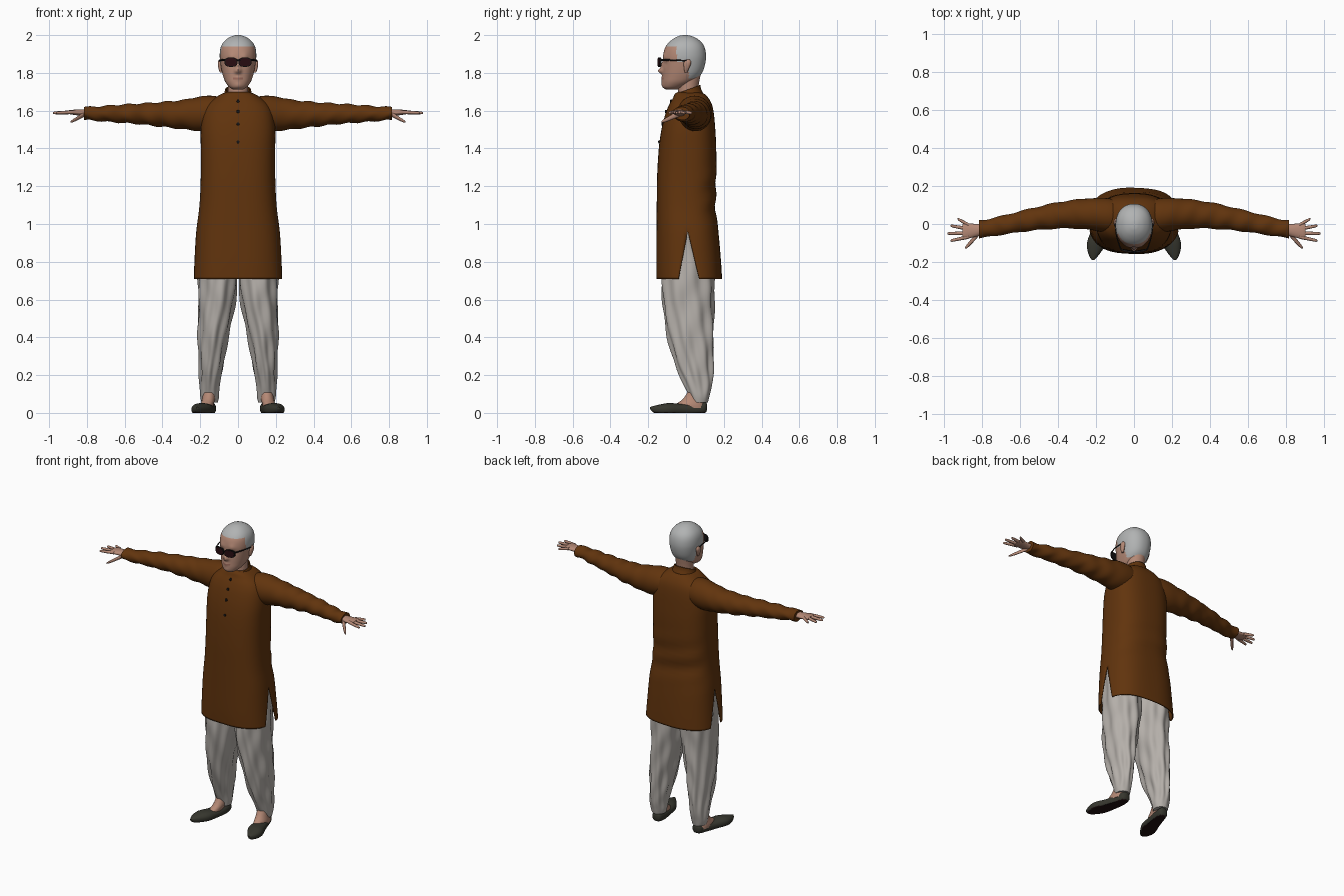
import bpy, bmesh
from math import sin, cos, pi, asin, exp, radians, copysign
from mathutils import Vector

if "Cube" in bpy.data.objects:
    bpy.data.objects.remove(bpy.data.objects["Cube"])


def material(name, rgb):
    m = bpy.data.materials.new(name)
    m.use_nodes = True
    m.diffuse_color = (*rgb, 1)
    m.node_tree.nodes["Principled BSDF"].inputs["Base Color"].default_value = (*rgb, 1)
    return m


BROWN = material("brown cloth", (0.12, 0.034, 0.004))
WHITE = material("off white cloth", (0.46, 0.43, 0.40))
SKIN = material("skin", (0.46, 0.25, 0.18))
LIP = material("lips", (0.34, 0.15, 0.11))
HAIR = material("grey hair", (0.44, 0.45, 0.45))
SHOE = material("dark olive leather", (0.038, 0.038, 0.028))
SOLE = material("dark sole", (0.014, 0.005, 0.005))
BLACK = material("black plastic", (0.008, 0.007, 0.007))
LENS = material("dark red lens", (0.022, 0.004, 0.006))

PLANES = {"x": (Vector((0, 1, 0)), Vector((0, 0, 1))),
          "y": (Vector((1, 0, 0)), Vector((0, 0, 1))),
          "z": (Vector((1, 0, 0)), Vector((0, 1, 0)))}


def smooth_rings(rings, steps):
    """Catmull-Rom interpolation between rings."""
    out, last = [], len(rings) - 1
    for i in range(last):
        four = [rings[max(0, min(last, i + k))] for k in (-1, 0, 1, 2)]
        for s in range(steps):
            t = s / steps
            out.append([b + t / 2 * (c - a + t * (2*a - 5*b + 4*c - d + t * (3*(b - c) + d - a)))
                        for a, b, c, d in zip(*four)])
    return out + [list(rings[-1])]


def full_circle(ring):
    return [(0, 2 * pi)]


def loft(name, axis, rings, mats, n=32, steps=4, power=2.0, deform=None,
         spans=full_circle, caps=True, paint=None, mirror=False, shell=0):
    """Skin super-elliptic rings (x, y, z, radius u, radius v) along an axis."""
    U, V = PLANES[axis]
    bm, rows = bmesh.new(), []
    for ring in smooth_rings(rings, steps):
        row = []
        for a0, a1 in spans(ring):
            strip = []
            for k in range(n + 1):
                a = a0 + (a1 - a0) * k / n
                u, v = (copysign(abs(f) ** (2 / power), f) for f in (cos(a), sin(a)))
                co = Vector(ring[:3]) + U * ring[3] * u + V * ring[4] * v
                strip.append(bm.verts.new(deform(co, a) if deform else co))
            row.append(strip)
        rows.append(row)
    for lower, upper in zip(rows, rows[1:]):
        for s, t in zip(lower, upper):
            for k in range(n):
                bm.faces.new((s[k], s[k + 1], t[k + 1], t[k]))
    if caps:
        for row in (rows[0], rows[-1]):
            bm.faces.new(row[0][:-1])
    bmesh.ops.remove_doubles(bm, verts=bm.verts, dist=1e-5)
    bmesh.ops.recalc_face_normals(bm, faces=bm.faces)
    if paint:
        for f in bm.faces:
            f.material_index = paint(f.calc_center_median(), f.normal)
    me = bpy.data.meshes.new(name)
    bm.to_mesh(me)
    bm.free()
    for m in mats:
        me.materials.append(m)
    ob = bpy.data.objects.new(name, me)
    bpy.context.collection.objects.link(ob)
    bpy.ops.object.select_all(action="DESELECT")
    ob.select_set(True)
    bpy.context.view_layer.objects.active = ob
    bpy.ops.object.shade_smooth_by_angle(angle=radians(50))
    if shell:
        mod = ob.modifiers.new("thickness", "SOLIDIFY")
        mod.thickness, mod.offset = shell, -1
    if mirror:
        ob.modifiers.new("mirror", "MIRROR")
    return ob


# Long tunic: front and back panels that part at the side slits
def panels(ring):
    t = max(0, (0.96 - ring[2]) / 0.25)
    ends = []
    for edge in (0.01 - 0.05 * t, 0.01 + 0.06 * t):
        d = (edge - ring[1]) / ring[4]
        ends.append(asin(copysign(abs(d) ** 1.3, d)))
    front, back = ends
    return [(front, -pi - front), (back, pi - back)]


def tunic_folds(co, a):
    waist = exp(-((co.z - 1.15) / 0.12) ** 2)
    if co.y > 0.04:
        co.y += 0.006 * waist * sin(co.z * 45 + co.x * 9) * min(1, (co.y - 0.04) * 15)
    co.y += 0.003 * sin(co.x * 28 + co.z * 4) * max(0, 1.1 - co.z)
    return co


profile = [(0.71, .238, -.155, .19), (0.8, .232, -.157, .185), (0.96, .221, -.156, .172),
           (1.1, .204, -.155, .155), (1.25, .197, -.153, .16), (1.4, .197, -.144, .16),
           (1.5, .197, -.13, .155), (1.58, .187, -.11, .148), (1.63, .165, -.09, .138),
           (1.665, .125, -.07, .12), (1.69, .085, -.058, .095), (1.7, .05, -.04, .06)]
loft("tunic", "z", [(0, (f + b) / 2, z, w, (b - f) / 2) for z, w, f, b in profile],
     [BROWN], n=40, steps=5, power=2.6, deform=tunic_folds, spans=panels,
     caps=False, shell=0.007)


# Sleeves
def sleeve_folds(co, a):
    fade = min(1, max(0, (co.x - 0.15) * 5))
    co.z += 0.0035 * fade * sin(co.x * 62 + 2 * a)
    co.y += 0.0025 * fade * sin(co.x * 47 - a)
    return co


loft("sleeves", "x", [(.08, .04, 1.59, .085, .08), (.14, .045, 1.587, .09, .092),
                      (.2, .05, 1.583, .086, .092), (.28, .053, 1.58, .078, .079),
                      (.4, .045, 1.58, .069, .066), (.52, .027, 1.583, .06, .055),
                      (.65, .002, 1.584, .052, .046), (.76, -.02, 1.584, .047, .037),
                      (.815, -.028, 1.586, .047, .034)],
     [BROWN], steps=8, deform=sleeve_folds, mirror=True)


# Stand-up collar, higher at the back, and buttons
def tilt(co, a):
    co.z += 0.36 * (co.y - 0.01)
    return co


loft("collar", "z", [(0, .01, 1.665, .086, .08), (0, .01, 1.69, .074, .07),
                     (0, .01, 1.712, .068, .066)],
     [BROWN], deform=tilt, caps=False, shell=0.006)
for y, z in ((-.078, 1.65), (-.105, 1.595), (-.123, 1.53), (-.14, 1.435)):
    loft("button", "y", [(0, y - .007, z, .003, .003), (0, y - .005, z, .008, .008),
                         (0, y + .006, z, .008, .008)], [BLACK], n=12, steps=2)


# Draped trousers
def drape(co, a):
    fade = min(1, max(0, (co.z - 0.06) * 6))
    fold = sin(9 * a + co.z * 9) + 0.6 * sin(5 * a - co.z * 24)
    return co + Vector((cos(a), sin(a), 0)) * 0.0055 * fade * fold


loft("trousers", "z", [(.15, .07, .055, .043, .046), (.15, .07, .09, .05, .054),
                       (.149, .063, .15, .052, .074), (.142, .045, .25, .062, .098),
                       (.132, .025, .4, .078, .12), (.113, .012, .58, .095, .134),
                       (.108, .01, .72, .102, .138), (.105, .01, .97, .1, .13)],
     [WHITE], n=64, steps=6, deform=drape, mirror=True)

# Feet and slip-on shoes
loft("feet", "z", [(.163, .02, .025, .034, .08), (.163, .02, .045, .034, .075),
                   (.155, .04, .078, .034, .052), (.15, .065, .15, .03, .036)],
     [SKIN], n=24, mirror=True)


def flat_sole(co, a):
    co.z = max(0, co.z)
    return co


loft("shoes", "y", [(.148, .112, .032, .01, .012), (.149, .1, .028, .03, .03),
                    (.155, .05, .02, .038, .033), (.172, -.02, .018, .046, .03),
                    (.192, -.09, .018, .053, .034), (.206, -.14, .018, .038, .026),
                    (.213, -.175, .02, .018, .016), (.215, -.19, .026, .005, .005)],
     [SHOE, SOLE], deform=flat_sole, power=2.3, mirror=True,
     paint=lambda c, n: int(n.z < -0.7 and c.z < 0.006))

# Hands
loft("palms", "x", [(.79, -.028, 1.588, .026, .019), (.84, -.034, 1.59, .035, .016),
                    (.885, -.037, 1.592, .042, .012), (.9, -.037, 1.592, .036, .008)],
     [SKIN], n=20, mirror=True)
fingers = {"little": (-.004, .926, .027), "ring": (-.026, .963, -.009),
           "middle": (-.048, .98, -.05), "index": (-.068, .963, -.088)}
for label, (base, tip_x, tip_y) in fingers.items():
    rings = [(.87 + t * (tip_x - .87), base + t * (tip_y - base), 1.592 - .004 * t, r, r)
             for t, r in ((0, .01), (.5, .009), (.92, .007), (1, .002))]
    loft(label + "_fingers", "x", rings, [SKIN], n=12, mirror=True)
loft("thumbs", "x", [(.815, -.045, 1.58, .018, .014), (.845, -.082, 1.562, .015, .011),
                     (.875, -.115, 1.546, .011, .008), (.887, -.126, 1.54, .004, .003)],
     [SKIN], n=14, mirror=True)

# Neck and head, with the features pushed out of the surface
loft("neck", "z", [(0, .01, 1.65, .056, .055), (0, .012, 1.72, .054, .053),
                   (0, .017, 1.79, .056, .06)], [SKIN])
bumps = [((0, -.126, 1.811), .015, -.03), ((0, -.122, 1.842), .014, -.014),
         ((.035, -.11, 1.885), .02, -.006), ((-.035, -.11, 1.885), .02, -.006),
         ((0, -.126, 1.772), .016, -.007), ((0, -.124, 1.735), .02, -.006),
         ((.036, -.1, 1.852), .018, .01), ((-.036, -.1, 1.852), .018, .01)]


def features(co, a):
    push = sum(p * exp(-((co - Vector(c)).length / r) ** 2) for c, r, p in bumps)
    return co + Vector((0, push, 0))


def head_colour(c, n):
    if (c.z > 1.943 or (c.y > -.05 and c.z > 1.86) or (c.y > .015 and c.z > 1.77)):
        return 1
    return 2 if abs(c.x) < .024 and abs(c.z - 1.771) < .006 and c.y < -.09 else 0


skull = [(1.712, .026, -.105, -.045), (1.725, .046, -.12, -.015), (1.75, .066, -.124, .035),
         (1.78, .078, -.123, .07), (1.81, .086, -.122, .09), (1.85, .093, -.121, .102),
         (1.89, .097, -.121, .106), (1.93, .093, -.112, .1), (1.96, .079, -.092, .084),
         (1.984, .053, -.062, .055), (1.997, .024, -.032, .022), (2.0, .004, -.01, -.002)]
loft("head", "z", [(0, (f + b) / 2, z, w, (b - f) / 2) for z, w, f, b in skull],
     [SKIN, HAIR, LIP], n=80, steps=6, power=2.2, deform=features, paint=head_colour)
loft("ears", "z", [(.09, .0, 1.803, .006, .007), (.094, .003, 1.825, .01, .014),
                   (.096, .008, 1.855, .011, .02), (.095, .01, 1.872, .004, .008)],
     [SKIN], n=16, mirror=True)


# Sunglasses
def wrap(co, a):
    co.y += 2.5 * co.x ** 2
    return co


def eyepiece(name, mat, y0, y1, w, h):
    loft(name, "y", [(.037, y0, 1.857, w, h), (.037, y1, 1.857, w, h)], [mat],
         steps=1, power=2.8, deform=wrap, mirror=True)


eyepiece("lenses", LENS, -.151, -.146, .03, .021)
eyepiece("rims", BLACK, -.149, -.141, .034, .025)
loft("glasses_bridge", "x", [(-.012, -.147, 1.866, .004, .004), (.012, -.147, 1.866, .004, .004)],
     [BLACK], n=10, steps=2)
loft("glasses_arms", "y", [(.069, -.134, 1.868, .004, .005), (.09, -.07, 1.868, .003, .004),
                           (.1, .005, 1.864, .003, .004)], [BLACK], n=10, mirror=True)
